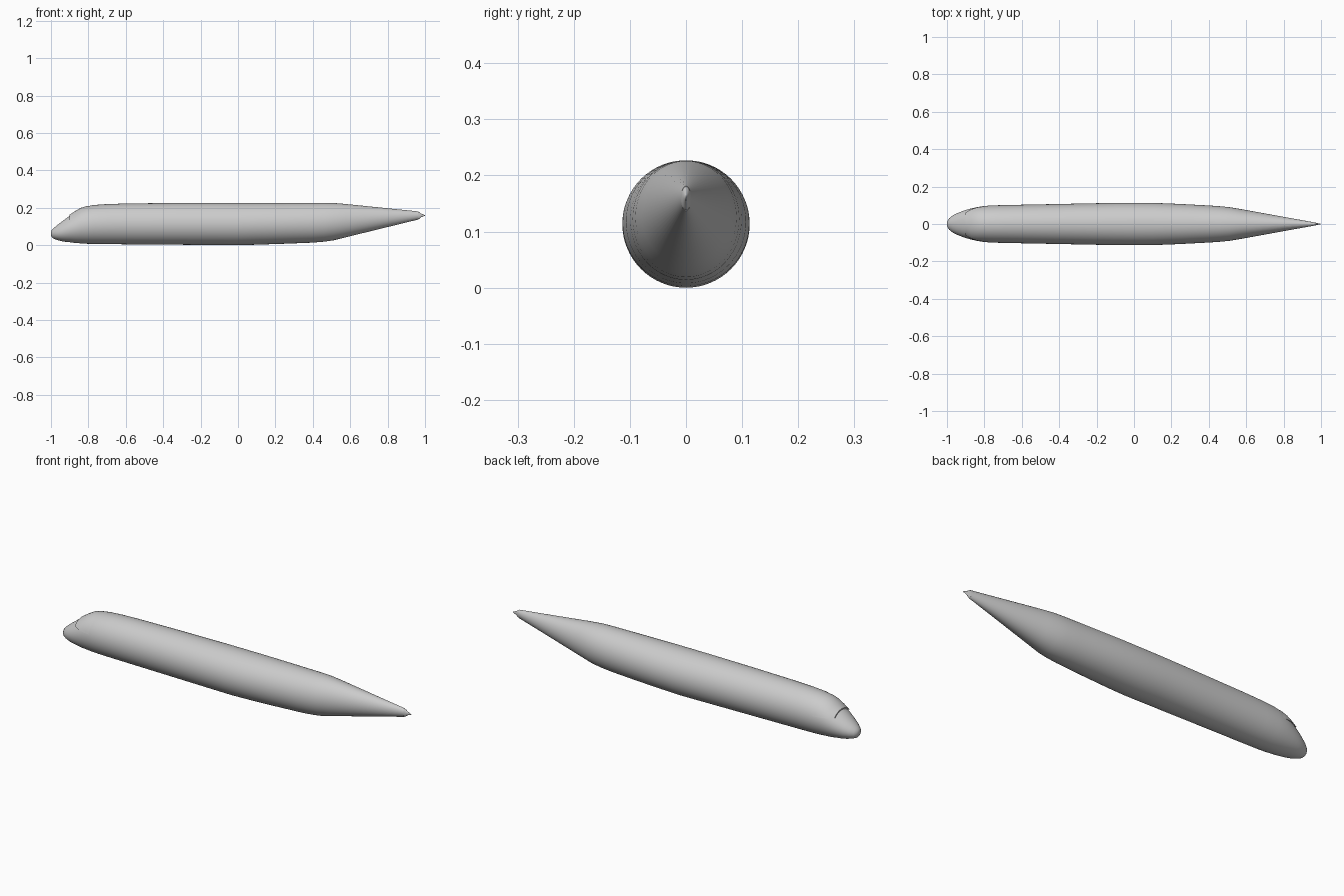
import bpy, bmesh, math

cube = bpy.data.objects.get("Cube")
if cube:
    bpy.data.objects.remove(cube, do_unlink=True)

grey = bpy.data.materials.new("light grey")
grey.use_nodes = True
grey.diffuse_color = (0.6, 0.6, 0.6, 1)
grey.node_tree.nodes["Principled BSDF"].inputs["Base Color"].default_value = (0.6, 0.6, 0.6, 1)


def ellipse(station, sides=64, start=0.0, sweep=math.tau):
    """Points of an elliptical section: station is (x, half width, bottom, top)."""
    x, w, lo, hi = station
    steps = sides if sweep >= math.tau else sides - 1
    angles = [start + sweep * i / steps for i in range(sides)]
    return [(x, w * math.cos(a), (lo + hi) / 2 + (hi - lo) / 2 * math.sin(a)) for a in angles]


def loft(name, sections):
    """Skin closed sections along x and cap both ends."""
    bm = bmesh.new()
    rings = [[bm.verts.new(p) for p in s] for s in sections]
    n = len(rings[0])
    for a, b in zip(rings, rings[1:]):
        for i in range(n):
            j = (i + 1) % n
            bm.faces.new((a[i], a[j], b[j], b[i]))
    bm.faces.new(rings[0])
    bm.faces.new(rings[-1])
    bmesh.ops.recalc_face_normals(bm, faces=bm.faces)
    mesh = bpy.data.meshes.new(name)
    bm.to_mesh(mesh)
    bm.free()
    mesh.materials.append(grey)
    ob = bpy.data.objects.new(name, mesh)
    bpy.context.collection.objects.link(ob)
    bpy.ops.object.select_all(action="DESELECT")
    ob.select_set(True)
    bpy.context.view_layer.objects.active = ob
    bpy.ops.object.shade_smooth_by_angle(angle=math.radians(35))
    return ob


# Fuselage: x, half width, bottom, top
hull = [
    (-1.0, 0.008, 0.054, 0.070), (-0.997, 0.018, 0.046, 0.079), (-0.988, 0.031, 0.036, 0.089),
    (-0.97, 0.045, 0.029, 0.105), (-0.945, 0.058, 0.022, 0.124), (-0.92, 0.068, 0.018, 0.143),
    (-0.90, 0.075, 0.016, 0.157), (-0.87, 0.083, 0.012, 0.178), (-0.84, 0.090, 0.010, 0.197),
    (-0.81, 0.095, 0.008, 0.208), (-0.77, 0.099, 0.007, 0.215), (-0.70, 0.101, 0.006, 0.220),
    (-0.60, 0.103, 0.005, 0.223), (-0.35, 0.108, 0.003, 0.226), (-0.10, 0.113, 0.001, 0.227),
    (0.0, 0.1135, 0.0, 0.227), (0.10, 0.113, 0.003, 0.227), (0.25, 0.107, 0.008, 0.227),
    (0.40, 0.099, 0.014, 0.227), (0.46, 0.095, 0.019, 0.227), (0.51, 0.090, 0.026, 0.226),
    (0.57, 0.080, 0.041, 0.221), (0.962, 0.009, 0.137, 0.181),
]
loft("fuselage", [ellipse(s) for s in hull])

# Pointed tail cone behind a small step
loft("tail_tip", [ellipse(s, 32) for s in [
    (0.962, 0.009, 0.138, 0.180), (0.972, 0.007, 0.143, 0.175),
    (0.978, 0.005, 0.149, 0.170), (1.0, 0.001, 0.158, 0.161)]])


# Raised cockpit hood over the upper nose, blending into the hull at the rear
def hood_section(station, raise_by):
    x, w, lo, hi = station
    mid, half = (lo + hi) / 2, (hi - lo) / 2
    start = math.asin(min(0.95, (0.132 - mid) / half))
    return ellipse((x, w + raise_by, lo - raise_by, hi + raise_by), 33, start, math.pi - 2 * start)


rises = (0.006, 0.005, 0.003, 0.001, -0.002)
loft("cockpit_hood", [hood_section(s, r) for s, r in zip(hull[6:11], rises)])
